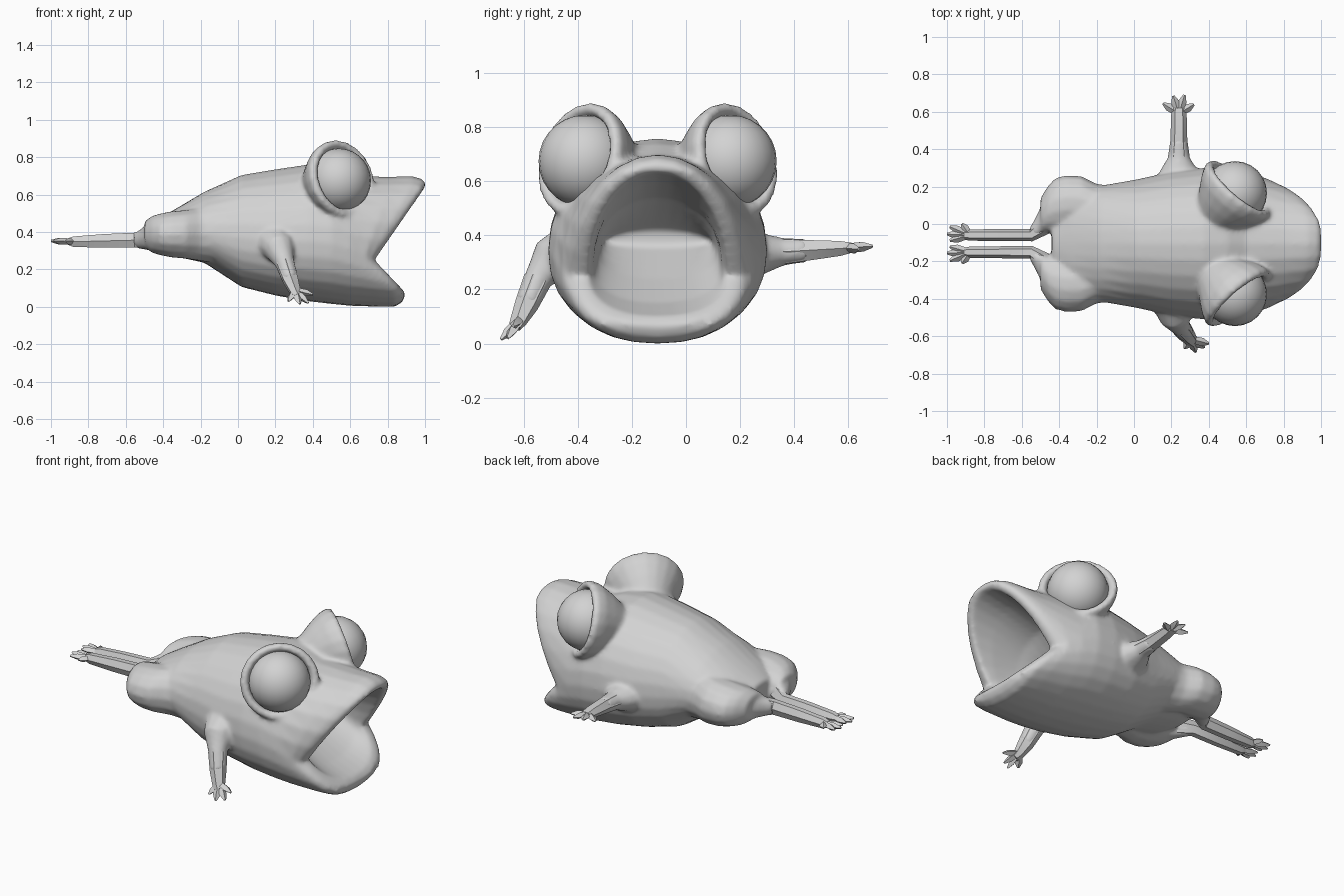
import bpy, bmesh, math
from mathutils import Vector, Matrix

cube = bpy.data.objects.get("Cube")
if cube:
    bpy.data.objects.remove(cube, do_unlink=True)

MID = -0.105  # y of the body's plane of symmetry

grey = bpy.data.materials.new("plain grey")
grey.use_nodes = True
grey.diffuse_color = (0.65, 0.65, 0.65, 1)
grey.node_tree.nodes["Principled BSDF"].inputs["Base Color"].default_value = grey.diffuse_color


def finish(name, bm, angle=40):
    bmesh.ops.recalc_face_normals(bm, faces=bm.faces)
    mesh = bpy.data.meshes.new(name)
    bm.to_mesh(mesh)
    bm.free()
    mesh.materials.append(grey)
    obj = bpy.data.objects.new(name, mesh)
    bpy.context.collection.objects.link(obj)
    bpy.ops.object.select_all(action='DESELECT')
    obj.select_set(True)
    bpy.context.view_layer.objects.active = obj
    bpy.ops.object.shade_smooth_by_angle(angle=math.radians(angle))
    return obj


def loft(bm, rings):
    """Skin a list of point rings and cap both ends."""
    rows = [[bm.verts.new(p) for p in ring] for ring in rings]
    n = len(rows[0])
    for a, b in zip(rows, rows[1:]):
        for i in range(n):
            j = (i + 1) % n
            bm.faces.new((a[i], a[j], b[j], b[i]))
    bm.faces.new(rows[0])
    bm.faces.new(rows[-1])


def tube(bm, stations, sides=6, axis=None):
    """Loft ellipses of (centre, half width, half height) along a path."""
    pts = [Vector(s[0]) for s in stations]
    rings = []
    for i, (_, w, h) in enumerate(stations):
        d = axis or pts[min(i + 1, len(pts) - 1)] - pts[max(i - 1, 0)]
        side = d.cross(Vector((0, 0, 1))).normalized()
        up = side.cross(d).normalized()
        angles = [math.tau * k / sides for k in range(sides)]
        rings.append([pts[i] + side * w * math.cos(a) + up * h * math.sin(a) for a in angles])
    loft(bm, rings)


def digits(bm, root, tips):
    """Pointed toes or fingers, swollen in the middle."""
    root = Vector(root)
    for tip in map(Vector, tips):
        tube(bm, [(root, 0.018, 0.016), (root.lerp(tip, 0.65), 0.022, 0.018),
                  (tip, 0.007, 0.006)], sides=4)


def lip_x(z):
    """Side profile of the gaping mouth: deep corner, long upper lip."""
    if z > 0.25:
        return min(1.005, 0.73 + (z - 0.25) * 0.7)
    return min(0.895, 0.73 + (0.25 - z) * 0.95)


def section(x, w, low, mid, high, blend, n=28):
    """Egg-shaped ring; blend bends it from flat towards the lip profile."""
    ring = []
    for k in range(n):
        a = math.tau * k / n
        c, s = math.cos(a), math.sin(a)
        power = 1.0 if s > 0 else 0.9
        y = MID + math.copysign(abs(c) ** power, c) * w
        z = mid + (high - mid) * s if s > 0 else mid - (mid - low) * abs(s) ** power
        ring.append((x + (lip_x(z) - x) * blend, y, z))
    return ring


# Body from rump to lips, then back inside the mouth
skin = bmesh.new()
loft(skin, [section(*row) for row in (
    (-0.44, 0.15, 0.32, 0.39, 0.46, 0),
    (-0.34, 0.27, 0.27, 0.39, 0.52, 0),
    (-0.18, 0.31, 0.235, 0.40, 0.615, 0),
    (0.02, 0.345, 0.105, 0.37, 0.705, 0),
    (0.2, 0.385, 0.06, 0.35, 0.735, 0),
    (0.37, 0.405, 0.03, 0.35, 0.76, 0),
    (0.5, 0.405, 0.015, 0.34, 0.74, 0),
    (0.6, 0.385, 0.005, 0.31, 0.70, 0),
    (0.62, 0.355, 0, 0.27, 0.695, 0.5),
    (0.62, 0.33, 0, 0.25, 0.70, 0.8),
    (0.62, 0.31, 0.025, 0.25, 0.685, 0.94),
    (0.62, 0.285, 0.065, 0.25, 0.66, 1),
    (0.62, 0.255, 0.1, 0.25, 0.635, 0.99),
    (0.64, 0.24, 0.15, 0.28, 0.6, 0.5),
    (0.57, 0.225, 0.24, 0.34, 0.54, 0),
    (0.38, 0.2, 0.36, 0.38, 0.42, 0))])

for s, side in ((1, "left"), (-1, "right")):
    # Eye mound tilted upward, with a raised lid around a shallow socket
    axis = Vector((0.63, 0.73 * s, 0.26)).normalized()
    centre = Vector((0.54, MID + 0.27 * s, 0.675))
    tube(skin, [(centre + axis * d, w, h) for d, w, h in (
        (-0.26, 0.07, 0.06), (-0.18, 0.12, 0.115), (-0.1, 0.165, 0.17),
        (-0.03, 0.205, 0.208), (0.02, 0.222, 0.218), (0.045, 0.212, 0.21),
        (0.045, 0.18, 0.18), (-0.03, 0.15, 0.15))], 20, axis)
    # Folded thigh, knee and calf
    tube(skin, [((x, MID + y * s, 0.387), w, h) for x, y, w, h in (
        (-0.1, 0.15, 0.16, 0.16), (-0.2, 0.18, 0.14, 0.145), (-0.28, 0.215, 0.147, 0.132),
        (-0.36, 0.215, 0.152, 0.125), (-0.42, 0.205, 0.147, 0.112),
        (-0.46, 0.185, 0.125, 0.1), (-0.5, 0.15, 0.095, 0.07))], 14, Vector((-1, 0, 0)))
    tube(skin, [((-0.38, MID + 0.2 * s, 0.385), 0.09, 0.1), ((-0.44, MID + 0.15 * s, 0.375), 0.08, 0.085),
                ((-0.5, MID + 0.09 * s, 0.362), 0.05, 0.06), ((-0.54, MID + 0.052 * s, 0.357), 0.034, 0.046)], 10)

    # Eyeball
    eye = bmesh.new()
    bmesh.ops.create_uvsphere(eye, u_segments=24, v_segments=14, radius=0.171,
                              matrix=Matrix.Translation(centre))
    finish(side + "_eye", eye, 60)

    # Trailing hind leg and foot
    leg = bmesh.new()
    y = MID + 0.046 * s
    tube(leg, [((-0.48, y + 0.05 * s, 0.365), 0.05, 0.06), ((-0.55, y, 0.356), 0.034, 0.046),
               ((-0.72, y, 0.352), 0.032, 0.042), ((-0.88, y, 0.348), 0.03, 0.032),
               ((-0.91, y, 0.348), 0.024, 0.02)])
    digits(leg, (-0.88, y, 0.348), [(x, y + dy * s, 0.352) for x, dy in (
        (-0.92, 0.06), (-0.985, 0.045), (-1.0, 0.005), (-0.985, -0.03))])
    finish(side + "_hind_leg", leg)


def fore_arm(name, stations, root, tips):
    """The shoulder joins the skin; the rest is a faceted limb."""
    tube(skin, stations[:4], 12)
    arm = bmesh.new()
    tube(arm, stations[2:])
    digits(arm, root, tips)
    finish(name, arm)


# Left arm held straight out
fore_arm("left_arm", [
    ((0.24, 0.2, 0.32), 0.14, 0.1), ((0.24, 0.29, 0.335), 0.1, 0.075),
    ((0.24, 0.36, 0.34), 0.058, 0.052), ((0.24, 0.45, 0.345), 0.045, 0.044),
    ((0.24, 0.57, 0.352), 0.042, 0.032), ((0.24, 0.62, 0.355), 0.038, 0.02)],
    (0.24, 0.59, 0.354), [(0.155, 0.645, 0.35), (0.21, 0.685, 0.36),
                          (0.27, 0.69, 0.36), (0.32, 0.64, 0.35)])

# Right arm hanging down and forward
fore_arm("right_arm", [
    ((0.21, -0.42, 0.34), 0.12, 0.11), ((0.22, -0.5, 0.31), 0.085, 0.085),
    ((0.25, -0.55, 0.235), 0.053, 0.053), ((0.28, -0.59, 0.145), 0.046, 0.044),
    ((0.305, -0.62, 0.085), 0.036, 0.03), ((0.32, -0.635, 0.06), 0.03, 0.02)],
    (0.305, -0.615, 0.09), [(0.27, -0.665, 0.03), (0.33, -0.685, 0.015),
                            (0.375, -0.66, 0.02), (0.4, -0.64, 0.065)])

# Fuse body, mounds and thighs into one soft skin
body = finish("body", skin)
fuse = body.modifiers.new("fuse", 'REMESH')
fuse.mode = 'VOXEL'
fuse.voxel_size = 0.012
fuse.use_smooth_shade = True
soften = body.modifiers.new("soften", 'SMOOTH')
soften.factor = 0.5
soften.iterations = 8
